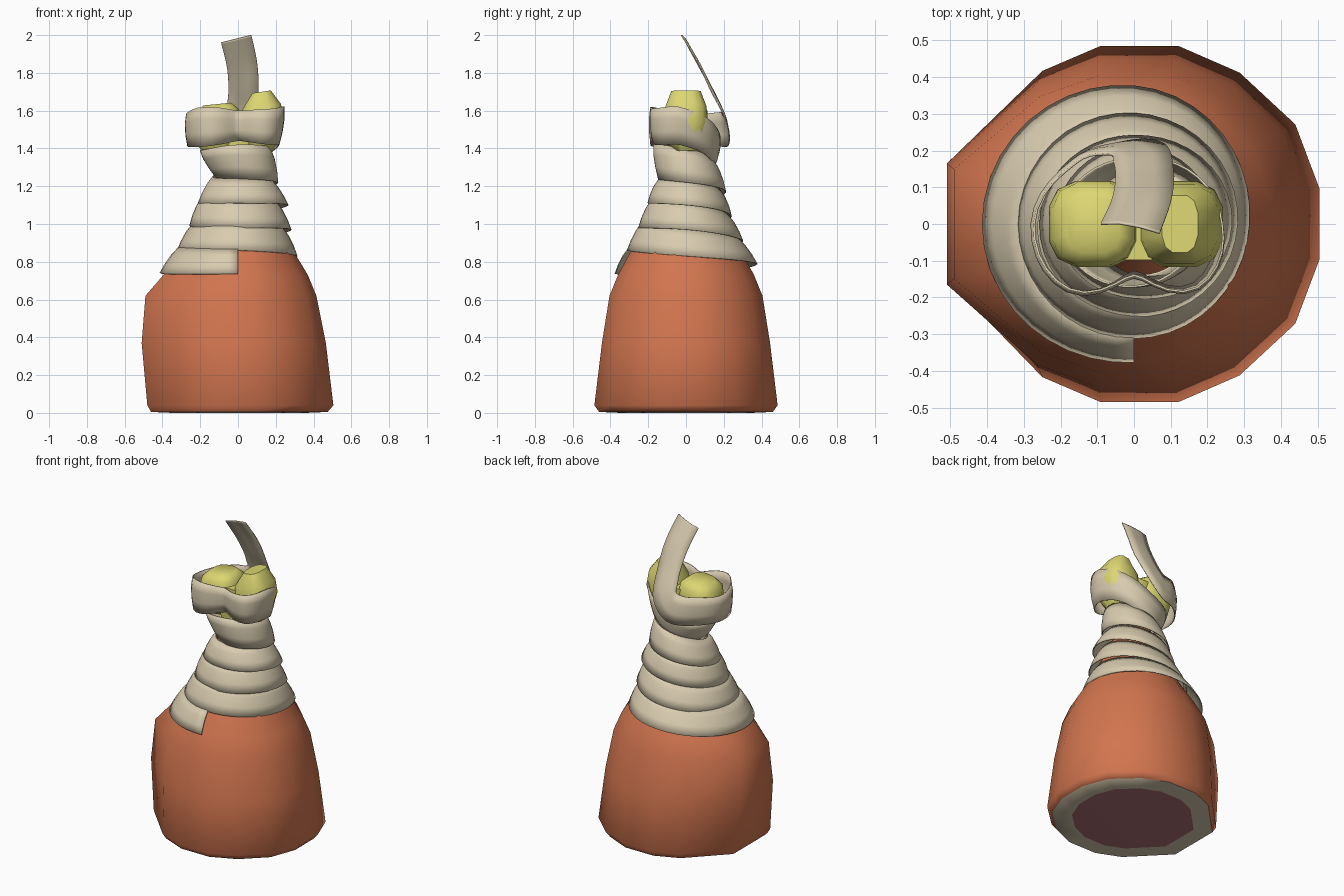
import bpy, bmesh, math
from mathutils import Vector

if "Cube" in bpy.data.objects:
    bpy.data.objects.remove(bpy.data.objects["Cube"])


def material(name, rgb):
    m = bpy.data.materials.new(name)
    m.diffuse_color = (*rgb, 1)
    m.use_nodes = True
    m.node_tree.nodes["Principled BSDF"].inputs["Base Color"].default_value = m.diffuse_color
    return m


SKIN = material("roast_orange", (0.64, 0.178, 0.078))
CLOTH = material("cloth_cream", (0.69, 0.60, 0.43))
BONE = material("bone_yellow", (0.72, 0.68, 0.17))
MEAT = material("meat_red", (0.42, 0.16, 0.17))


def finish(name, bm, mats, angle=50):
    me = bpy.data.meshes.new(name)
    bm.to_mesh(me)
    bm.free()
    for m in mats:
        me.materials.append(m)
    ob = bpy.data.objects.new(name, me)
    bpy.context.collection.objects.link(ob)
    bpy.ops.object.select_all(action='DESELECT')
    ob.select_set(True)
    bpy.context.view_layer.objects.active = ob
    bpy.ops.object.shade_smooth_by_angle(angle=math.radians(angle))
    return ob


def loft(name, rings, mats, caps=(0, 0), bands=None):
    """Skin a list of closed rings; bands gives a material index per step."""
    bm = bmesh.new()
    vs = [[bm.verts.new(p) for p in r] for r in rings]
    n = len(vs[0])
    for k in range(len(vs) - 1):
        for i in range(n):
            j = (i + 1) % n
            f = bm.faces.new((vs[k][i], vs[k][j], vs[k + 1][j], vs[k + 1][i]))
            f.material_index = bands[k] if bands else 0
    bm.faces.new(vs[0][::-1]).material_index = caps[0]
    bm.faces.new(vs[-1]).material_index = caps[1]
    bmesh.ops.recalc_face_normals(bm, faces=bm.faces)
    return finish(name, bm, mats)


# Leg: 14-sided outline, flattened on the left, scaled at each height
half = [(1, .2), (.87, .56), (.57, .85), (.24, 1), (-.19, 1), (-.52, .86), (-1, .37)]
outline = half + [(x, -y) for x, y in reversed(half)]


def leg_ring(z, left, right, depth):
    return [(x * (right if x > 0 else left), y * depth, z) for x, y in outline]


leg = [(0, .35, .36, .35), (.005, .46, .475, .46), (.04, .48, .505, .485),
       (.37, .51, .465, .445), (.62, .49, .415, .405), (.73, .395, .37, .36),
       (.87, .275, .285, .285), (1.02, .20, .21, .20), (1.2, .12, .13, .12),
       (1.36, .07, .08, .08)]
loft("leg", [leg_ring(*r) for r in leg], [SKIN, CLOTH, MEAT], (2, 0),
     [1] + [0] * 8)


# Bone: shaft and two blocky knuckles
def blocky_ring(z, cx, rx, ry, n=12, tilt=0):
    pts = []
    for i in range(n):
        a = 2 * math.pi * (i + .5) / n
        c, s = math.cos(a), math.sin(a)
        x = rx * math.copysign(abs(c) ** .7, c)
        pts.append((cx + x, ry * math.copysign(abs(s) ** .7, s), z + tilt * x))
    return pts


loft("bone_shaft", [blocky_ring(1.2, 0, .07, .07), blocky_ring(1.4, 0, .1, .09),
                    blocky_ring(1.58, 0, .12, .1)], [BONE])
left = [(1.37, .07, .06), (1.42, .10, .10), (1.52, .125, .12),
        (1.60, .115, .115), (1.635, .075, .08)]
right = [(1.38, .06, .06), (1.43, .09, .10), (1.53, .12, .12),
         (1.62, .105, .11), (1.70, .05, .08)]
loft("left_knuckle", [blocky_ring(z, -.11, a, b, tilt=.1) for z, a, b in left], [BONE])
loft("right_knuckle", [blocky_ring(z, .125, a, b, tilt=.15) for z, a, b in right], [BONE])

# Wrap: spiral ribbon, keyed every quarter turn clockwise from the front
# (quarter, lower radius, lower z, upper radius, upper z)
keys = [(0, .375, .735, .305, .87), (1, .412, .74, .31, .88),
        (2, .375, .79, .27, .93), (3, .312, .83, .235, .98),
        (4, .31, .86, .23, 1.01), (5, .32, .86, .24, 1.0),
        (6, .30, .91, .22, 1.05), (7, .28, .97, .20, 1.12),
        (8, .25, .98, .18, 1.13), (9, .255, .99, .19, 1.14),
        (10, .24, 1.04, .18, 1.18), (11, .265, 1.10, .17, 1.24),
        (12, .20, 1.11, .14, 1.24), (13, .21, 1.11, .13, 1.25),
        (14, .21, 1.17, .15, 1.32), (15, .21, 1.22, .17, 1.40),
        (16, .14, 1.24, .17, 1.42), (17, .11, 1.24, .20, 1.39),
        (18, .14, 1.28, .18, 1.44), (19, .21, 1.41, .24, 1.61),
        (19.5, .23, 1.42, .245, 1.61), (20, .13, 1.44, .14, 1.60),
        (20.5, .25, 1.41, .25, 1.62), (21, .265, 1.41, .272, 1.58),
        (21.5, .235, 1.41, .23, 1.59)]
path = []
for q, r0, z0, r1, z1 in keys:
    a = -math.pi / 2 * (1 + q)
    d = Vector((math.cos(a), math.sin(a), 0))
    path.append((d * r0 + Vector((0, 0, z0)), d * r1 + Vector((0, 0, z1)), q, d))
# Loose tail that turns upward at the back
tail = [((-.02, .225, 1.42), (-.07, .19, 1.60)), ((.085, .215, 1.54), (-.055, .165, 1.65)),
        ((.108, .13, 1.71), (-.05, .125, 1.73)), ((.10, .06, 1.86), (-.06, .065, 1.84)),
        ((.07, -.025, 2.0), (-.09, 0, 1.96))]
for k, (a, b) in enumerate(tail):
    path.append((Vector(a), Vector(b), 22 + k, Vector((0, 1, 0))))


def spline(p0, p1, p2, p3, t):
    return .5 * (2 * p1 + (p2 - p0) * t + (2 * p0 - 5 * p1 + 4 * p2 - p3) * t * t
                 + (3 * p1 - p0 - 3 * p2 + p3) * t ** 3)


def on_turn(p, a0, t_a):
    """Place a (radius, z) sample on the turn angle."""
    return Vector((p.x * math.cos(a0), p.x * math.sin(a0), p.y))


rows = []
n_keys = len(keys)
for k in range(len(path) - 1):
    q0, q1 = path[k][2], path[k + 1][2]
    steps = max(4, int(10 * (q1 - q0)))
    ids = [min(max(k + o, 0), len(path) - 1) for o in (-1, 0, 1, 2)]
    for s in range(steps + (k == len(path) - 2)):
        t = s / steps
        if k < n_keys - 1:      # spiral section: blend radius and height
            ids2 = [min(i, n_keys - 1) for i in ids]
            a = -math.pi / 2 * (1 + q0 + (q1 - q0) * t)
            lo, hi = [on_turn(spline(*[Vector((keys[i][c], keys[i][c + 1]))
                                       for i in ids2], t), a, t) for c in (1, 3)]
            out = Vector((math.cos(a), math.sin(a), 0))
        else:                   # tail section: blend the edge points
            lo, hi = [spline(*[path[i][c] for i in ids], t) for c in (0, 1)]
            out = path[k][3].lerp(path[k + 1][3], t).normalized()
        rows.append([lo, lo.lerp(hi, .35) + out * .008,
                     lo.lerp(hi, .7) + out * .009, hi])

bm = bmesh.new()
vs = [[bm.verts.new(p) for p in r] for r in rows]
for r0, r1 in zip(vs, vs[1:]):
    for i in range(3):
        bm.faces.new((r0[i], r0[i + 1], r1[i + 1], r1[i]))
bmesh.ops.recalc_face_normals(bm, faces=bm.faces)
wrap = finish("cloth_wrap", bm, [CLOTH], 60)
mod = wrap.modifiers.new("thickness", 'SOLIDIFY')
mod.thickness = .006
mod.offset = 0
